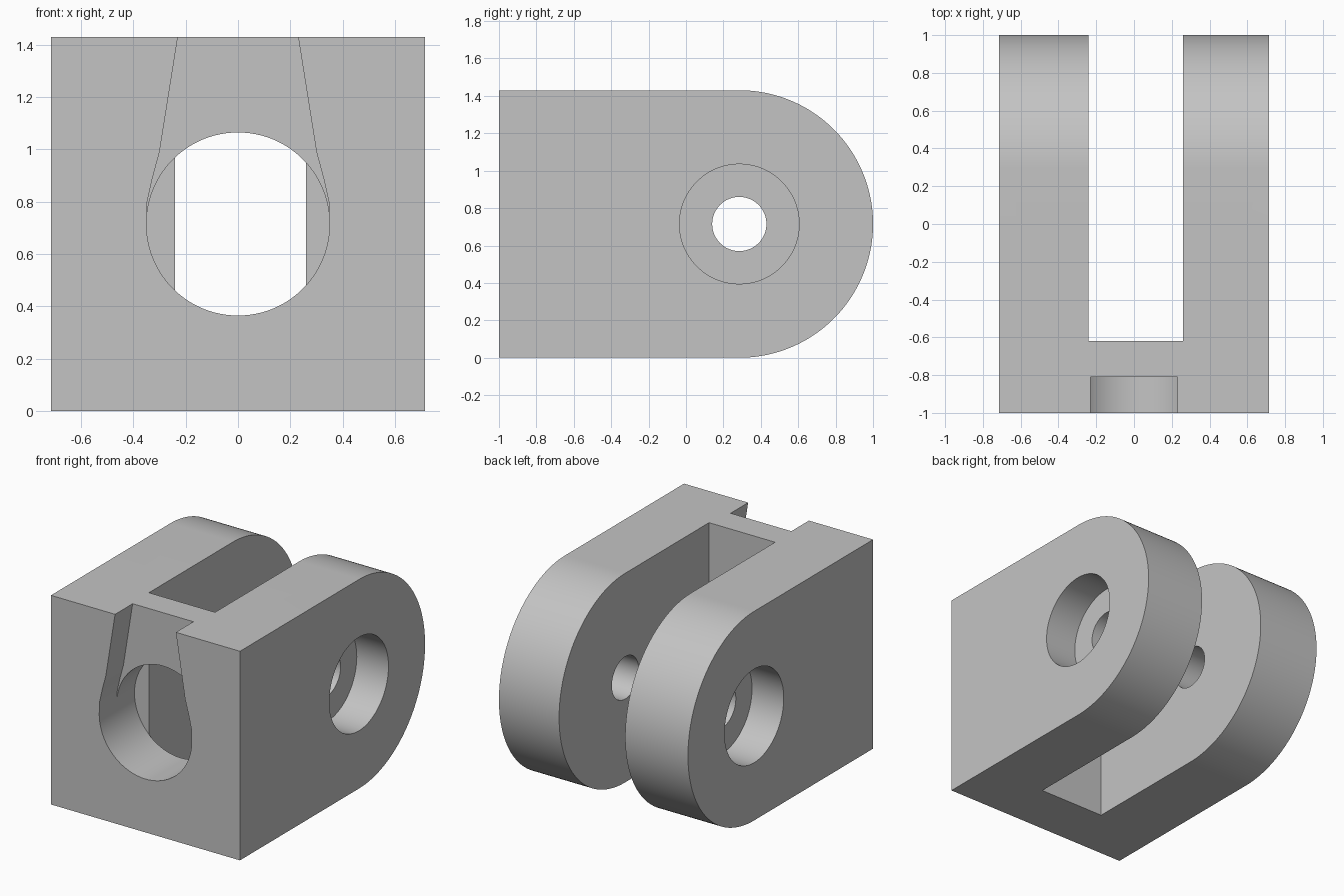
import bpy
import bmesh
from math import cos, sin, pi, radians
from mathutils import Vector

default = bpy.data.objects.get("Cube")
if default:
    bpy.data.objects.remove(default, do_unlink=True)

HALF_X, HEIGHT = 0.715, 1.43
R = HEIGHT / 2            # rounded arm end radius, also the axis height
PIN_Y = 1 - R             # pin axis position
WALL_Y = -0.62            # rear face of the front wall

grey = bpy.data.materials.new("plain grey")
grey.use_nodes = True
colour = (0.55, 0.55, 0.55, 1)
grey.diffuse_color = colour
grey.node_tree.nodes["Principled BSDF"].inputs["Base Color"].default_value = colour


def arc(u, v, r, start, end, steps):
    return [(u + r * cos(start + (end - start) * i / steps),
             v + r * sin(start + (end - start) * i / steps)) for i in range(steps + 1)]


def circle(u, v, r, steps=96):
    return arc(u, v, r, 0, 2 * pi, steps)[:-1]


def prism(name, profile, axis, low, high):
    """Extrude a 2D profile along x (profile is y, z) or y (profile is x, z)."""
    def place(u, v, d):
        return Vector((d, u, v)) if axis == "x" else Vector((u, d, v))
    bm = bmesh.new()
    face = bm.faces.new([bm.verts.new(place(u, v, low)) for u, v in profile])
    grown = bmesh.ops.extrude_face_region(bm, geom=[face])["geom"]
    shift = place(0, 0, high - low)
    bmesh.ops.translate(bm, vec=shift,
                        verts=[g for g in grown if isinstance(g, bmesh.types.BMVert)])
    bmesh.ops.recalc_face_normals(bm, faces=bm.faces[:])
    mesh = bpy.data.meshes.new(name)
    bm.to_mesh(mesh)
    bm.free()
    mesh.materials.append(grey)
    obj = bpy.data.objects.new(name, mesh)
    bpy.context.collection.objects.link(obj)
    return obj


# Block with a rounded rear end
outline = [(-1, HEIGHT), (-1, 0)] + arc(PIN_Y, R, R, -pi / 2, pi / 2, 96)
body = prism("clevis_body", outline, "x", -HALF_X, HALF_X)

# Fork slot between the arms
slot = [(-0.24, -0.2), (0.26, -0.2), (0.26, 1.7), (-0.24, 1.7)]
cutters = [prism("fork_slot", slot, "y", WALL_Y, 1.3)]

# Round bore through the front wall
cutters.append(prism("front_bore", circle(0, R, 0.35), "y", -1.2, WALL_Y + 0.001))

# Shallow tapered channel from the bore up to the top
side = [(0.348, R), (0.347, 0.8), (0.327, 0.89), (0.3, 0.99), (0.23, HEIGHT), (0.23, 1.6)]
channel = side + [(-x, z) for x, z in reversed(side)]
cutters.append(prism("front_channel", channel, "y", -1.2, -0.81))

# Pin hole through both arms, with a counterbore on each outer face
cutters.append(prism("pin_hole", circle(PIN_Y, R, 0.145, 64), "x", -1, 1))
for name, s in (("left", 1), ("right", -1)):
    low, high = sorted((s * (HALF_X - 0.24), s))
    cutters.append(prism(name + "_counterbore", circle(PIN_Y, R, 0.32), "x", low, high))

# Cut the body and keep only the finished part
for cutter in cutters:
    cutter.hide_render = True
    cut = body.modifiers.new(cutter.name, "BOOLEAN")
    cut.operation = "DIFFERENCE"
    cut.solver = "EXACT"
    cut.object = cutter
bpy.context.view_layer.update()
finished = bpy.data.meshes.new_from_object(
    body.evaluated_get(bpy.context.evaluated_depsgraph_get()))
body.modifiers.clear()
body.data = finished
for cutter in cutters:
    bpy.data.objects.remove(cutter, do_unlink=True)

# Smooth round surfaces, sharp edges
for obj in bpy.context.selected_objects:
    obj.select_set(False)
body.select_set(True)
bpy.context.view_layer.objects.active = body
bpy.ops.object.shade_smooth_by_angle(angle=radians(20))
